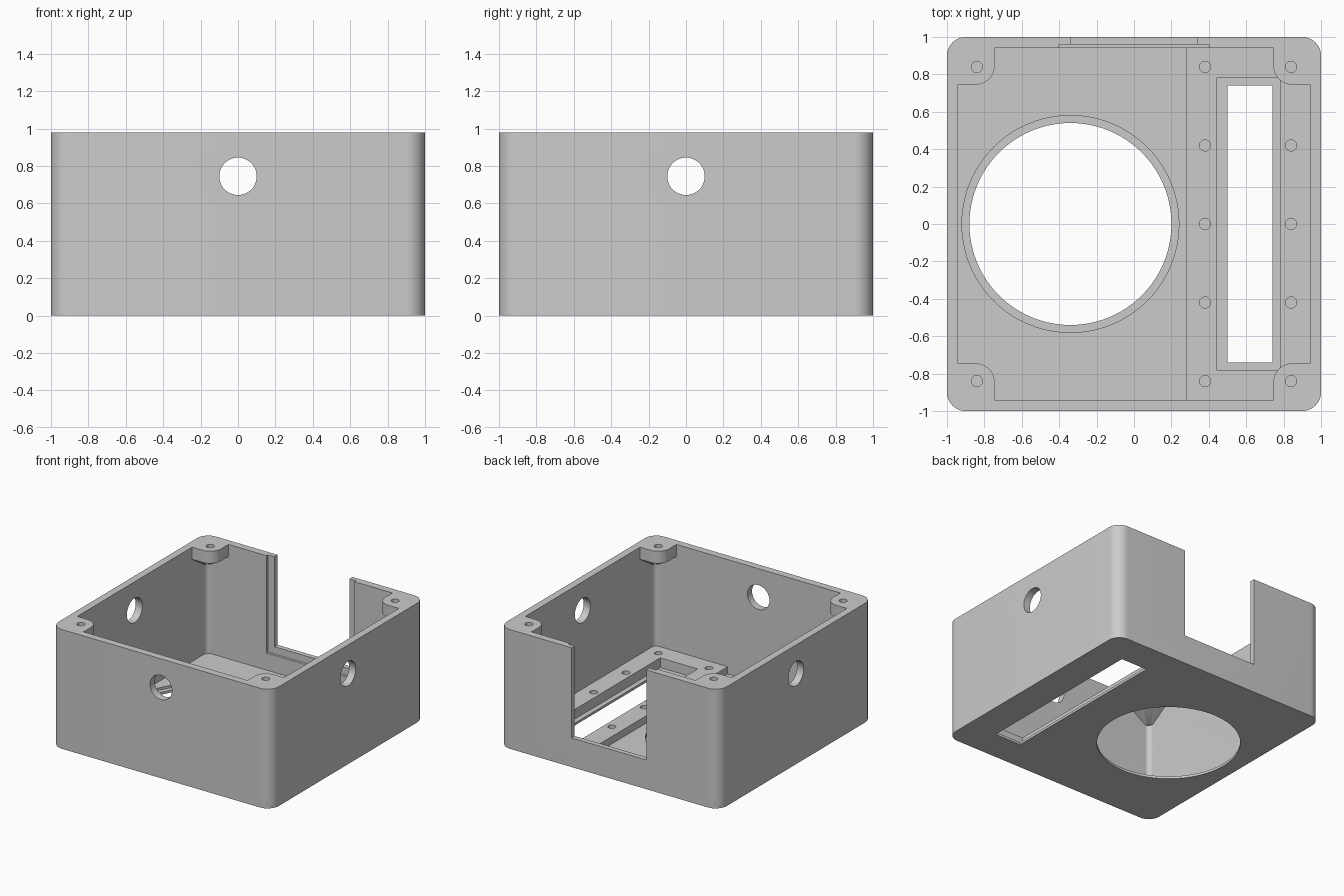
import bpy, bmesh
from math import sin, cos, pi
from mathutils import Matrix

if "Cube" in bpy.data.objects:
    bpy.data.objects.remove(bpy.data.objects["Cube"], do_unlink=True)

grey = bpy.data.materials.new("plain grey")
grey.use_nodes = True
grey.diffuse_color = (0.6, 0.6, 0.6, 1)
grey.node_tree.nodes["Principled BSDF"].inputs["Base Color"].default_value = (0.6, 0.6, 0.6, 1)

TOP, INNER, FLOOR, PLATE = 0.98, 0.94, 0.04, 0.10


def arc(cx, cy, r, a0, a1, n):
    return [(cx + r * cos(a0 + (a1 - a0) * i / n), cy + r * sin(a0 + (a1 - a0) * i / n))
            for i in range(n + 1)]


def rect(x0, x1, y0, y1):
    return [(x0, y0), (x1, y0), (x1, y1), (x0, y1)]


def rounded(half, r):
    c = half - r
    corners = [(c, c), (-c, c), (-c, -c), (c, -c)]
    return [p for i, (x, y) in enumerate(corners)
            for p in arc(x, y, r, i * pi / 2, (i + 1) * pi / 2, 10)]


def circle(x, y, r, n=32):
    return arc(x, y, r, 0, 2 * pi, n)[:-1]


def loft(name, sections, matrix=None):
    """Solid through outlines given as (points, z)."""
    bm = bmesh.new()
    rings = [[bm.verts.new((x, y, z)) for x, y in pts] for pts, z in sections]
    n = len(rings[0])
    bm.faces.new(rings[0][::-1])
    bm.faces.new(rings[-1])
    for a, b in zip(rings, rings[1:]):
        for i in range(n):
            j = (i + 1) % n
            bm.faces.new((a[i], a[j], b[j], b[i]))
    if matrix:
        bm.transform(matrix)
    bmesh.ops.recalc_face_normals(bm, faces=bm.faces)
    mesh = bpy.data.meshes.new(name)
    bm.to_mesh(mesh)
    bm.free()
    mesh.materials.append(grey)
    obj = bpy.data.objects.new(name, mesh)
    bpy.context.collection.objects.link(obj)
    return obj


def prism(name, pts, z0, z1, matrix=None):
    return loft(name, [(pts, z0), (pts, z1)], matrix)


def combine(target, tool, operation):
    """Apply a boolean and discard the tool."""
    bpy.context.view_layer.objects.active = target
    mod = target.modifiers.new("boolean", 'BOOLEAN')
    mod.operation = operation
    mod.solver = 'EXACT'
    mod.object = tool
    bpy.ops.object.modifier_apply(modifier=mod.name)
    bpy.data.objects.remove(tool, do_unlink=True)


# Open box with rounded corners
body = prism("enclosure_body", rounded(1, 0.1), 0, 1.1)


def cut(pts, z0, z1, matrix=None):
    combine(body, prism("cutter", pts, z0, z1, matrix), 'DIFFERENCE')


cut(rounded(INNER, 0.04), FLOOR, 1.2)

# Raised mounting plate beside the round opening
combine(body, prism("mounting_plate", rect(0.28, 0.96, -0.96, 0.96), 0.02, PLATE), 'UNION')

# Corner screw bosses, tapering into the corners below
OUT = 0.96
boss = [(OUT, OUT), (0.745, OUT)] + arc(0.845, 0.845, 0.1, pi, 1.5 * pi, 10) + [(OUT, 0.745)]
tip = [(OUT + (x - OUT) * 0.28, OUT + (y - OUT) * 0.28) for x, y in boss]
for sx in (-1, 1):
    for sy in (-1, 1):
        mirror = Matrix.Diagonal((sx, sy, 1, 1))
        combine(body, loft("screw_boss", [(tip, 0.78), (boss, 0.88), (boss, 1.1)], mirror), 'UNION')

# Level the rim
cut(rect(-1.5, 1.5, -1.5, 1.5), TOP, 1.4)

# Round opening with a stepped lip
cut(circle(-0.34, 0, 0.54, 96), -0.1, 0.3)
cut(circle(-0.34, 0, 0.58, 96), 0.02, 0.3)

# Long window slot with a stepped ledge
cut(rect(0.5, 0.74, -0.74, 0.74), -0.1, 0.3)
cut(rect(0.44, 0.78, -0.78, 0.78), 0.02, 0.3)

# Back notch with a wider inside rebate
cut(rect(-0.34, 0.34, 0.9, 1.1), 0.24, 1.2)
cut(rect(-0.4, 0.4, 0.9, 0.96), 0.18, 1.2)

# Cable holes through the front and both sides
along_y = Matrix.Translation((0, 0, 0.745)) @ Matrix.Rotation(pi / 2, 4, 'X')
along_x = Matrix.Translation((0, 0, 0.745)) @ Matrix.Rotation(pi / 2, 4, 'Y')
cut(circle(0, 0, 0.1, 48), 0.8, 1.2, along_y)
cut(circle(0, 0, 0.1, 48), -1.2, 1.2, along_x)

# Screw holes in the plate and the bosses
for y in (-0.84, -0.42, 0, 0.42, 0.84):
    for x in (0.38, 0.84):
        cut(circle(x, y, 0.03, 24), 0.03, 0.2)
for x in (-0.84, 0.84):
    for y in (-0.84, 0.84):
        cut(circle(x, y, 0.03, 24), 0.87, 1.2)

bpy.ops.object.select_all(action='DESELECT')
body.select_set(True)
bpy.context.view_layer.objects.active = body
bpy.ops.object.shade_smooth_by_angle(angle=pi / 6)
